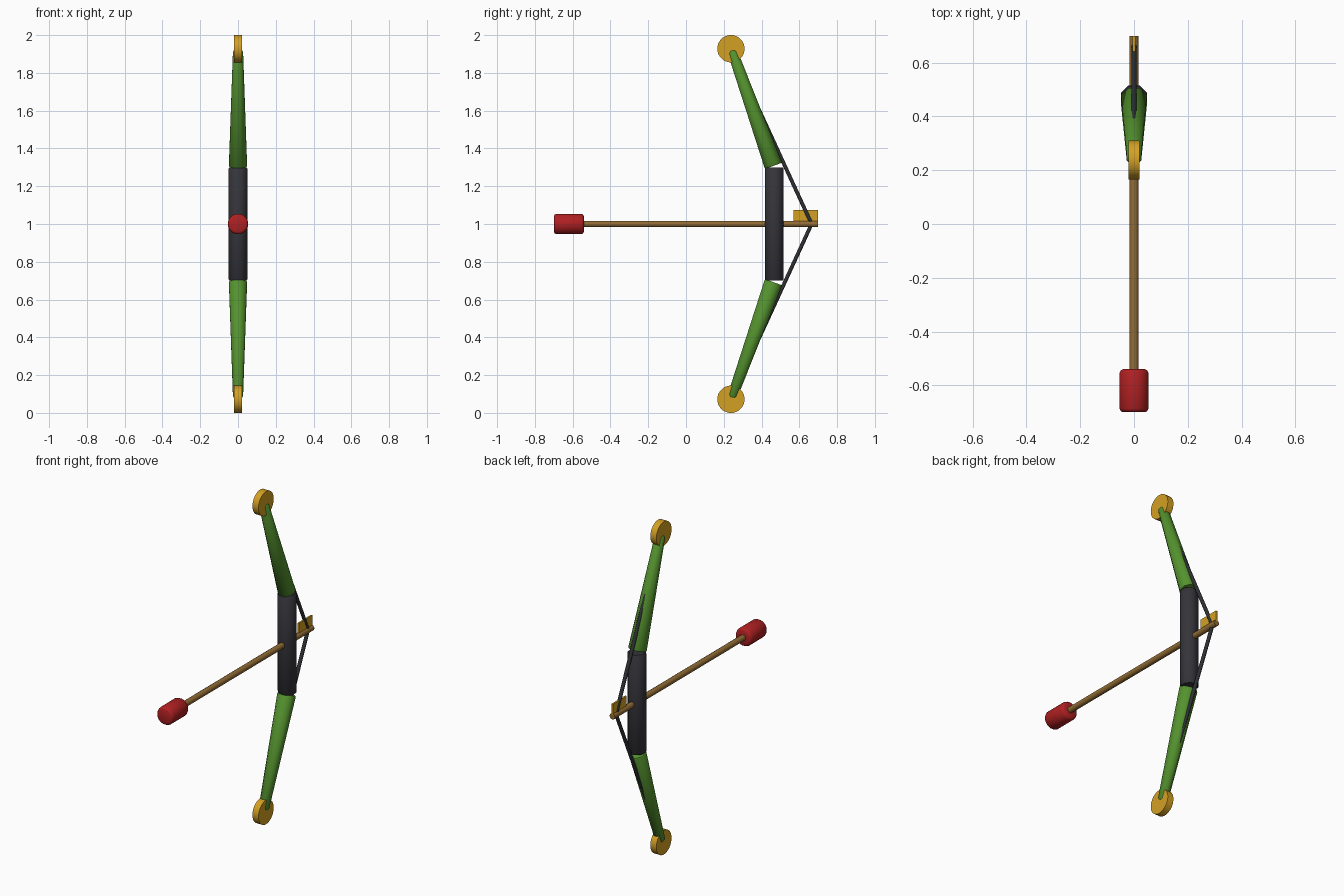
import bpy, bmesh, math
from mathutils import Vector

if "Cube" in bpy.data.objects:
    bpy.data.objects.remove(bpy.data.objects["Cube"])


def mat(name, rgb):
    m = bpy.data.materials.new(name)
    lin = [(c / 255 / 12.92) if c < 11 else ((c / 255 + 0.055) / 1.055) ** 2.4 for c in rgb]
    m.diffuse_color = (*lin, 1)
    m.use_nodes = True
    m.node_tree.nodes["Principled BSDF"].inputs["Base Color"].default_value = m.diffuse_color
    return m


GREEN = mat("limb_green", (84, 146, 46))
DARK = mat("grip_charcoal", (52, 52, 58))
GOLD = mat("gold", (212, 160, 36))
WOOD = mat("shaft_wood", (146, 108, 52))
RED = mat("tip_red", (176, 32, 34))
CORD = mat("cord_dark", (46, 48, 52))


def finish(bm, name, material, angle=50):
    bmesh.ops.recalc_face_normals(bm, faces=bm.faces[:])
    me = bpy.data.meshes.new(name)
    bm.to_mesh(me)
    bm.free()
    me.materials.append(material)
    ob = bpy.data.objects.new(name, me)
    bpy.context.collection.objects.link(ob)
    bpy.ops.object.select_all(action='DESELECT')
    ob.select_set(True)
    bpy.context.view_layer.objects.active = ob
    bpy.ops.object.shade_smooth_by_angle(angle=math.radians(angle))
    return ob


def turned(name, material, start, end, profile, sides):
    """Closed turned solid from start to end; profile = (distance, radius).
    Flats face sideways, radius is measured to the flats."""
    start, end = Vector(start), Vector(end)
    d = (end - start).normalized()
    u = Vector((0, 1, 0)) if abs(d.x) > 0.9 else Vector((1, 0, 0))
    v = d.cross(u)
    k = 1 / math.cos(math.pi / sides)
    bm = bmesh.new()
    rings = []
    for t, r in profile:
        ring = []
        for i in range(sides):
            a = 2 * math.pi * (i + 0.5) / sides
            ring.append(bm.verts.new(start + d * t + (u * math.cos(a) + v * math.sin(a)) * r * k))
        rings.append(ring)
    for a, b in zip(rings, rings[1:]):
        for i in range(sides):
            j = (i + 1) % sides
            bm.faces.new((a[i], a[j], b[j], b[i]))
    bm.faces.new(rings[0])
    bm.faces.new(rings[-1])
    return finish(bm, name, material)


def rod(name, material, start, end, r, sides):
    length = (Vector(end) - Vector(start)).length
    return turned(name, material, start, end, [(0, r), (length, r)], sides)


# Grip
turned("grip", DARK, (0, 0.467, 0.70), (0, 0.467, 1.30),
       [(0, 0.045), (0.005, 0.049), (0.595, 0.049), (0.6, 0.045)], 8)

# Limbs, wheels and bowstring, mirrored about z = 1
for side, s in (("upper", 1), ("lower", -1)):
    base = Vector((0, 0.463, 1 + s * 0.308))
    tip = Vector((0, 0.243, 1 + s * 0.92))
    n = (tip - base).length
    turned(side + "_limb", GREEN, base, tip,
           [(0, 0.044), (0.006, 0.048), (n - 0.012, 0.027), (n, 0.018)], 8)
    wheel_z = 1 + s * 0.928
    rod(side + "_wheel", GOLD, (-0.02, 0.238, wheel_z), (0.02, 0.238, wheel_z), 0.072, 24)
    rod(side + "_string", CORD, (0, 0.665, 1), (0, 0.238, wheel_z), 0.01, 8)

# Arrow shaft and blunt padded tip
rod("arrow_shaft", WOOD, (0, -0.6, 1), (0, 0.70, 1), 0.017, 12)
turned("arrow_tip", RED, (0, -0.70, 1), (0, -0.54, 1),
       [(0, 0.040), (0.004, 0.049), (0.014, 0.054),
        (0.146, 0.054), (0.156, 0.049), (0.16, 0.040)], 16)

# Arrow fletching
bm = bmesh.new()
bmesh.ops.create_cube(bm, size=1)
for v in bm.verts:
    v.co = Vector((v.co.x * 0.01, 0.635 + v.co.y * 0.13, 1.043 + v.co.z * 0.064))
finish(bm, "arrow_fletching", GOLD, 30)
